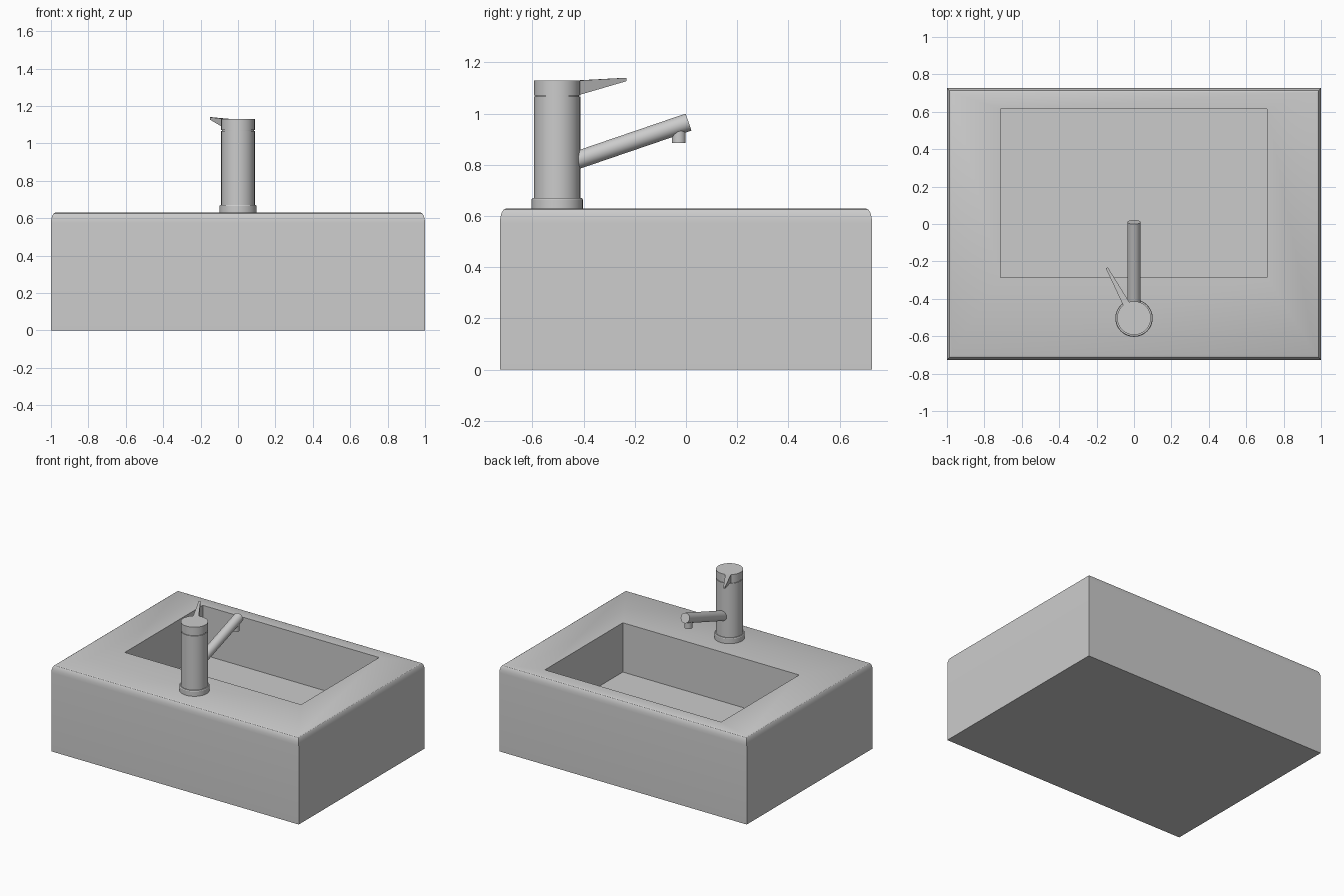
import bpy, bmesh, math
from mathutils import Vector

if "Cube" in bpy.data.objects:
    bpy.data.objects.remove(bpy.data.objects["Cube"])


def make(name, bm, smooth=True):
    bmesh.ops.recalc_face_normals(bm, faces=bm.faces)
    mesh = bpy.data.meshes.new(name)
    bm.to_mesh(mesh)
    bm.free()
    ob = bpy.data.objects.new(name, mesh)
    bpy.context.collection.objects.link(ob)
    bpy.ops.object.select_all(action='DESELECT')
    ob.select_set(True)
    bpy.context.view_layer.objects.active = ob
    if smooth:
        bpy.ops.object.shade_smooth_by_angle(angle=math.radians(30))
    return ob


def loft(name, rings, smooth=True):
    """Closed solid through rings of equal point count."""
    bm = bmesh.new()
    loops = [[bm.verts.new(p) for p in ring] for ring in rings]
    n = len(loops[0])
    for a, b in zip(loops, loops[1:]):
        for i in range(n):
            j = (i + 1) % n
            bm.faces.new((a[i], a[j], b[j], b[i]))
    bm.faces.new(loops[0])
    bm.faces.new(loops[-1])
    return make(name, bm, smooth)


def rect(x0, x1, y0, y1, z):
    return [(x0, y0, z), (x1, y0, z), (x1, y1, z), (x0, y1, z)]


def turned(name, profile, base, axis=(0, 0, 1), n=48):
    """Round solid from (radius, distance along axis) pairs."""
    rot = Vector((0, 0, 1)).rotation_difference(Vector(axis))
    ang = [math.tau * i / n for i in range(n)]
    return loft(name, [[Vector(base) + rot @ Vector((r * math.cos(a), r * math.sin(a), h))
                        for a in ang] for r, h in profile])


# Basin block: softened top rim, straight-sided bowl
W, D, H, FLOOR = 1.0, 0.727, 0.63, 0.27
edge = [(0, 0), (0, 0.575), (0.002, 0.595), (0.007, 0.614), (0.014, 0.625), (0.024, H)]
rings = [rect(-W + i, W - i, -D + i, D - i, z) for i, z in edge]
rings += [rect(-0.715, 0.71, -0.285, 0.615, z) for z in (H, FLOOR)]
loft("basin", rings)

# Drain plate with a diamond of holes
cx, cy, s = 0.015, 0.14, 0.04
drain = turned("drain", [(0.11, -0.02), (0.11, 0.004)], (cx, cy, FLOOR))
bm = bmesh.new()
for i in range(-2, 3):
    for j in range(-2, 3):
        if abs(i) + abs(j) <= 2:
            ret = bmesh.ops.create_cone(bm, cap_ends=True, segments=16, radius1=0.014,
                                        radius2=0.014, depth=0.03)
            bmesh.ops.translate(bm, verts=ret["verts"],
                                vec=(cx + i * s, cy + j * 0.037, FLOOR + 0.008))
cutter = make("drain_hole_cutter", bm, False)
cutter.hide_render = True
cutter.hide_set(True)
mod = drain.modifiers.new("holes", 'BOOLEAN')
mod.operation, mod.object, mod.solver = 'DIFFERENCE', cutter, 'EXACT'

# Tap: foot, column and cap with a narrow seam
TAP = Vector((0, -0.503, 0))
turned("tap_foot", [(0.1, H - 0.005), (0.1, 0.665), (0.097, 0.67)], TAP)
turned("tap_column", [(0.09, 0.66), (0.09, 1.066), (0.085, 1.066), (0.085, 1.071),
                      (0.09, 1.071), (0.09, 1.13)], TAP)

# Spout rising forward over the bowl, with a nozzle under its end
start, end = Vector((0, -0.47, 0.803)), Vector((0, 0.01, 0.967))
turned("spout", [(0.035, 0), (0.035, (end - start).length)], start, end - start, 32)
turned("nozzle", [(0.027, 0), (0.027, 0.06)], (0, -0.028, 0.885), n=24)

# Tapered lever, turned to one side
direction = Vector((-0.145, 0.268, 0)).normalized()
side = Vector((direction.y, -direction.x, 0))


def section(dist, half, low, high):
    c = TAP + direction * dist
    return [c + side * u * half + Vector((0, 0, z))
            for u, z in ((-1, low), (1, low), (1, high), (-1, high))]


loft("lever", [section(0.06, 0.02, 1.066, 1.128), section(0.305, 0.006, 1.127, 1.14)], False)
